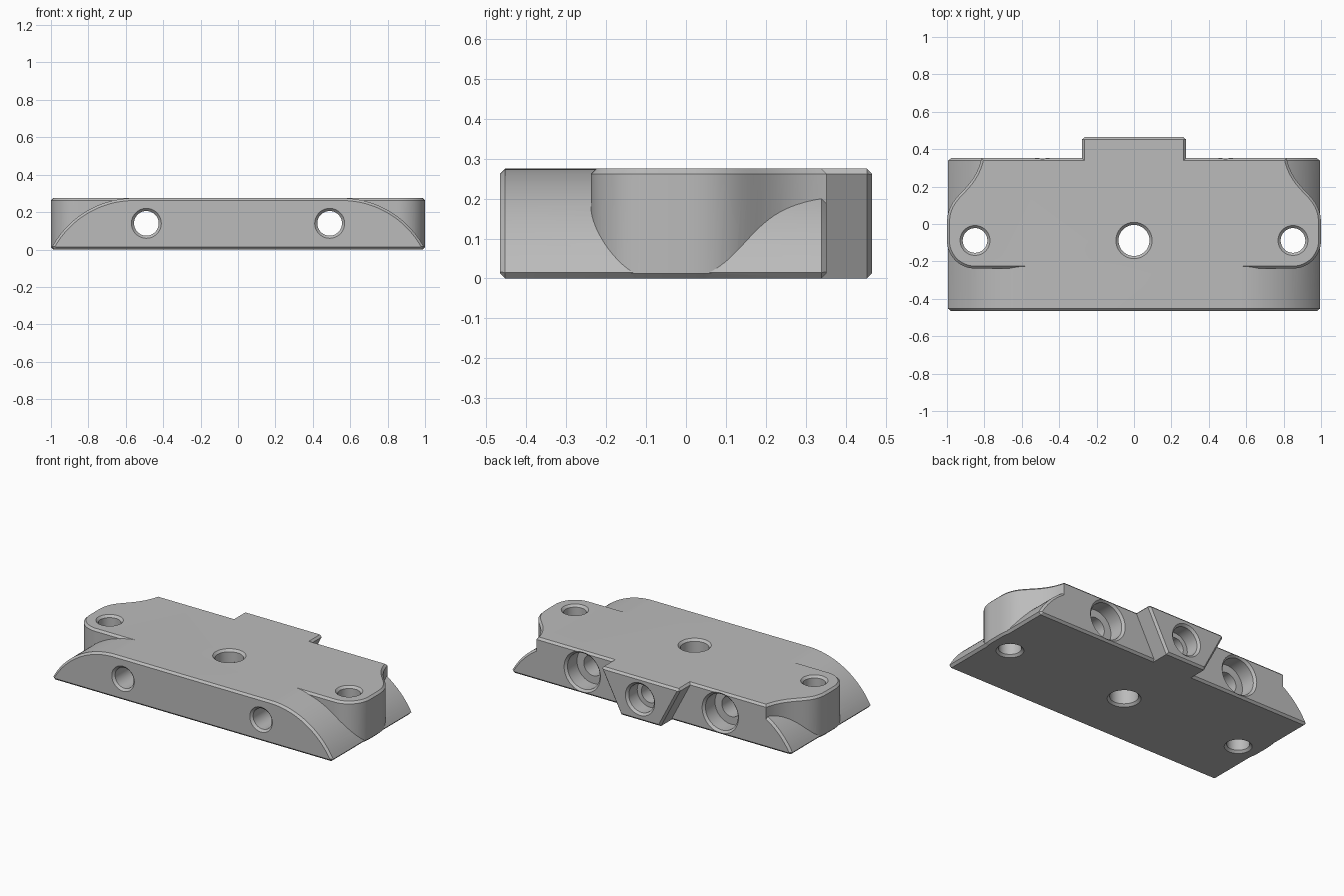
import bpy
import bmesh
import math
from mathutils import Vector

if "Cube" in bpy.data.objects:
    bpy.data.objects.remove(bpy.data.objects["Cube"], do_unlink=True)

TOP = 0.275      # plate thickness
BACK = 0.352
FRONT = -0.466
CH = 0.013       # edge chamfer

grey = bpy.data.materials.new("machined_grey")
grey.use_nodes = True
grey.diffuse_color = (0.5, 0.5, 0.5, 1)
grey.node_tree.nodes["Principled BSDF"].inputs["Base Color"].default_value = (0.5, 0.5, 0.5, 1)


def finish(name, bm):
    bmesh.ops.recalc_face_normals(bm, faces=bm.faces[:])
    mesh = bpy.data.meshes.new(name)
    bm.to_mesh(mesh)
    bm.free()
    mesh.materials.append(grey)
    ob = bpy.data.objects.new(name, mesh)
    bpy.context.collection.objects.link(ob)
    return ob


def place(p, q, t, axis):
    return (p, t, q) if axis == "y" else (p, q, t)


def inset(poly, c):
    """Offset a counter-clockwise outline inward with mitred corners."""
    pts = [Vector(p) for p in poly]
    out = []
    for i, p in enumerate(pts):
        a = (p - pts[i - 1]).normalized()
        b = (pts[(i + 1) % len(pts)] - p).normalized()
        na, nb = Vector((-a.y, a.x)), Vector((-b.y, b.x))
        out.append(p + (na + nb) * c / (1 + na.dot(nb)))
    return out


def skin(bm, rings):
    """Join vertex rings into a closed solid."""
    n = len(rings[0])
    for r, s in zip(rings, rings[1:]):
        for i in range(n):
            j = (i + 1) % n
            bm.faces.new((r[i], r[j], s[j], s[i]))
    bm.faces.new(rings[0])
    bm.faces.new(rings[-1])


def prism(name, half, axis, lo, hi):
    """Mirror half an outline across x = 0 and extrude it with chamfered ends."""
    poly = half + [(-x, y) for x, y in reversed(half)]
    small = inset(poly, CH)
    bm = bmesh.new()
    rings = [[bm.verts.new(place(p[0], p[1], t, axis)) for p in outline]
             for outline, t in ((small, lo), (poly, lo + CH), (poly, hi - CH), (small, hi))]
    skin(bm, rings)
    return finish(name, bm)


def bore(name, cx, cq, steps, axis):
    """Turned cutter from (position, radius) steps."""
    bm = bmesh.new()
    n = 48
    rings = []
    for t, r in steps:
        angles = [2 * math.pi * i / n for i in range(n)]
        rings.append([bm.verts.new(place(cx + r * math.cos(a), cq + r * math.sin(a), t, axis))
                      for a in angles])
    skin(bm, rings)
    ob = finish(name, bm)
    ob.hide_render = True
    return ob


def combine(target, other, operation):
    mod = target.modifiers.new(operation.lower(), "BOOLEAN")
    mod.operation = operation
    mod.solver = "EXACT"
    mod.object = other
    bpy.context.view_layer.objects.active = target
    bpy.ops.object.modifier_apply(modifier=mod.name)
    bpy.data.objects.remove(other, do_unlink=True)


# Main plate: flat bar whose ends fall away in an arc
radius, arc_x = 0.5, 0.555
arc_z = TOP - radius
start = math.asin((0.015 - arc_z) / radius)
plate_half = [(0.98, 0)]
for i in range(25):
    a = start + (math.pi / 2 - start) * i / 24
    plate_half.append((arc_x + radius * math.cos(a), arc_z + radius * math.sin(a)))
plate = prism("mounting_plate", plate_half, "y", FRONT, BACK)

# Upright lugs: rounded around the end holes, sweeping in toward the back
lug_x, lug_y, lug_r = 0.85, -0.088, 0.15
lug_half = []
for i in range(17):
    a = -math.pi / 2 + math.pi / 2 * i / 16
    lug_half.append((lug_x + lug_r * math.cos(a), lug_y + lug_r * math.sin(a)))
sweep = [Vector(p) for p in ((1, 0), (1, 0.17), (0.86, 0.16), (0.815, BACK))]
for i in range(21):
    t = i / 20
    s = 1 - t
    p = (sweep[0] * s ** 3 + sweep[1] * 3 * s * s * t
         + sweep[2] * 3 * s * t * t + sweep[3] * t ** 3)
    lug_half.append((p.x, p.y))
lugs = prism("end_lugs", lug_half, "z", 0, TOP)

# Tapered locating tab on the back
tab_half = [(0.14, 0), (0.277, TOP - CH), (0.265, TOP)]
tab = prism("back_tab", tab_half, "y", 0.2, 0.466)

combine(plate, lugs, "UNION")
combine(plate, tab, "UNION")

# Vertical through holes with countersunk rims
out = 0.02
rim = 0.014
for x, r in ((0, 0.083), (-lug_x, 0.066), (lug_x, 0.066)):
    steps = [(-out, r + rim + out), (rim, r), (TOP - rim, r), (TOP + out, r + rim + out)]
    combine(plate, bore("vertical_hole", x, lug_y, steps, "z"), "DIFFERENCE")

# Horizontal bolt holes, counterbored from the back
for x in (-0.49, 0.49):
    steps = [(FRONT - out, 0.066 + rim + out), (FRONT + rim, 0.066), (BACK - 0.11, 0.066),
             (BACK - 0.11, 0.115), (BACK - rim, 0.115), (BACK + out, 0.115 + rim + out)]
    combine(plate, bore("bolt_hole", x, 0.14, steps, "y"), "DIFFERENCE")

# Stepped hole in the tab, running in to the central hole
end = 0.466
steps = [(lug_y, 0.06), (end - 0.1, 0.06), (end - 0.1, 0.09),
         (end - rim, 0.09), (end + out, 0.09 + rim + out)]
combine(plate, bore("tab_hole", 0, 0.14, steps, "y"), "DIFFERENCE")

# Smooth curved walls, crisp chamfers
bpy.ops.object.select_all(action="DESELECT")
plate.select_set(True)
bpy.context.view_layer.objects.active = plate
bpy.ops.object.shade_smooth_by_angle(angle=math.radians(25))
